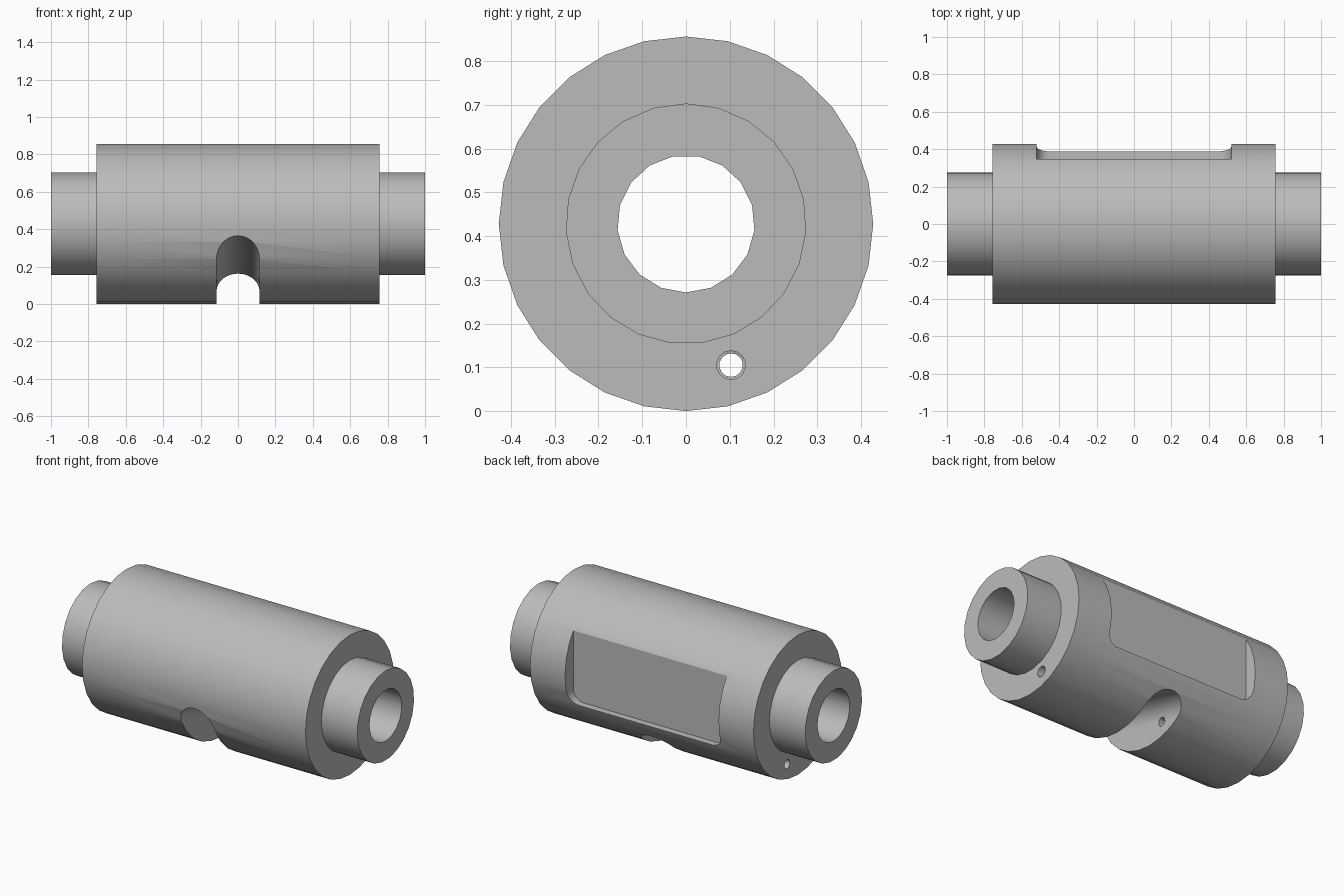
import bpy
import bmesh
from math import sin, cos, pi, radians
from mathutils import Matrix, Vector

cube = bpy.data.objects.get("Cube")
if cube:
    bpy.data.objects.remove(cube, do_unlink=True)

AXIS_Z = 0.428

steel = bpy.data.materials.new("plain_grey")
steel.use_nodes = True
grey = (0.5, 0.5, 0.5, 1)
steel.diffuse_color = grey
steel.node_tree.nodes["Principled BSDF"].inputs["Base Color"].default_value = grey


def arc(cx, cy, r, start, end, steps):
    """Points along an arc, angles in degrees."""
    angles = [radians(start + (end - start) * i / steps) for i in range(steps + 1)]
    return [(cx + r * cos(a), cy + r * sin(a)) for a in angles]


def extrude(name, points, offset):
    """Solid made by sweeping a closed polygon along an offset."""
    bm = bmesh.new()
    face = bm.faces.new([bm.verts.new(p) for p in points])
    swept = bmesh.ops.extrude_face_region(bm, geom=[face], use_keep_orig=True)
    moved = [v for v in swept["geom"] if isinstance(v, bmesh.types.BMVert)]
    bmesh.ops.translate(bm, verts=moved, vec=Vector(offset))
    bmesh.ops.recalc_face_normals(bm, faces=bm.faces[:])
    mesh = bpy.data.meshes.new(name)
    bm.to_mesh(mesh)
    bm.free()
    mesh.materials.append(steel)
    obj = bpy.data.objects.new(name, mesh)
    bpy.context.collection.objects.link(obj)
    return obj


def rod(name, r, sides, x0, x1, y=0, z=AXIS_Z, start=90):
    """Cylinder lying along x, with one corner at the start angle."""
    ring = arc(y, z, r, start, start + 360, sides)[:-1]
    return extrude(name, [(x0, a, b) for a, b in ring], (x1 - x0, 0, 0))


def combine(target, tool, operation):
    mod = target.modifiers.new(operation, "BOOLEAN")
    mod.operation = operation
    mod.solver = "EXACT"
    mod.object = tool
    bpy.context.view_layer.objects.active = target
    bpy.ops.object.modifier_apply(modifier=mod.name)
    bpy.data.objects.remove(tool, do_unlink=True)


# Main drum with the narrower sleeve through it
drum = rod("drum_with_sleeve", 0.428, 28, -0.757, 0.757)
combine(drum, rod("sleeve", 0.275, 23, -1, 1), "UNION")

# Central bore
combine(drum, rod("bore_cutter", 0.157, 17, -1.2, 1.2, start=-90), "DIFFERENCE")

# Flat pocket on the back, rounded at its lower corners
r, w, low = 0.07, 0.52, 0.25
outline = [(w, 0.9), (-w, 0.9)]
outline += arc(-w + r, low + r, r, 180, 270, 6)
outline += arc(w - r, low + r, r, 270, 360, 6)
pocket = extrude("pocket_cutter", [(x, 0.347, z) for x, z in outline], (0, 0.4, 0))
combine(drum, pocket, "DIFFERENCE")

# Sloping arched slot across the underside
r = 0.115
arch = arc(0, 0, r, 0, 180, 16) + [(-r, -0.6), (r, -0.6)]
slot = extrude("slot_cutter", [(x, -0.9, z) for x, z in arch], (0, 1.8, 0))
slot.data.transform(Matrix.Translation((0, 0, 0.133)) @ Matrix.Rotation(radians(-15), 4, "X"))
combine(drum, slot, "DIFFERENCE")

# Small lengthwise hole, wider on the right of the slot
for name, radius, x0, x1 in (("wide_drill", 0.033, 0.02, 0.9), ("narrow_drill", 0.027, -0.9, -0.02)):
    combine(drum, rod(name, radius, 14, x0, x1, 0.103, 0.105), "DIFFERENCE")

# Smooth round walls, crisp edges
bpy.ops.object.select_all(action="DESELECT")
drum.select_set(True)
bpy.context.view_layer.objects.active = drum
bpy.ops.object.shade_smooth_by_angle(angle=radians(30))
